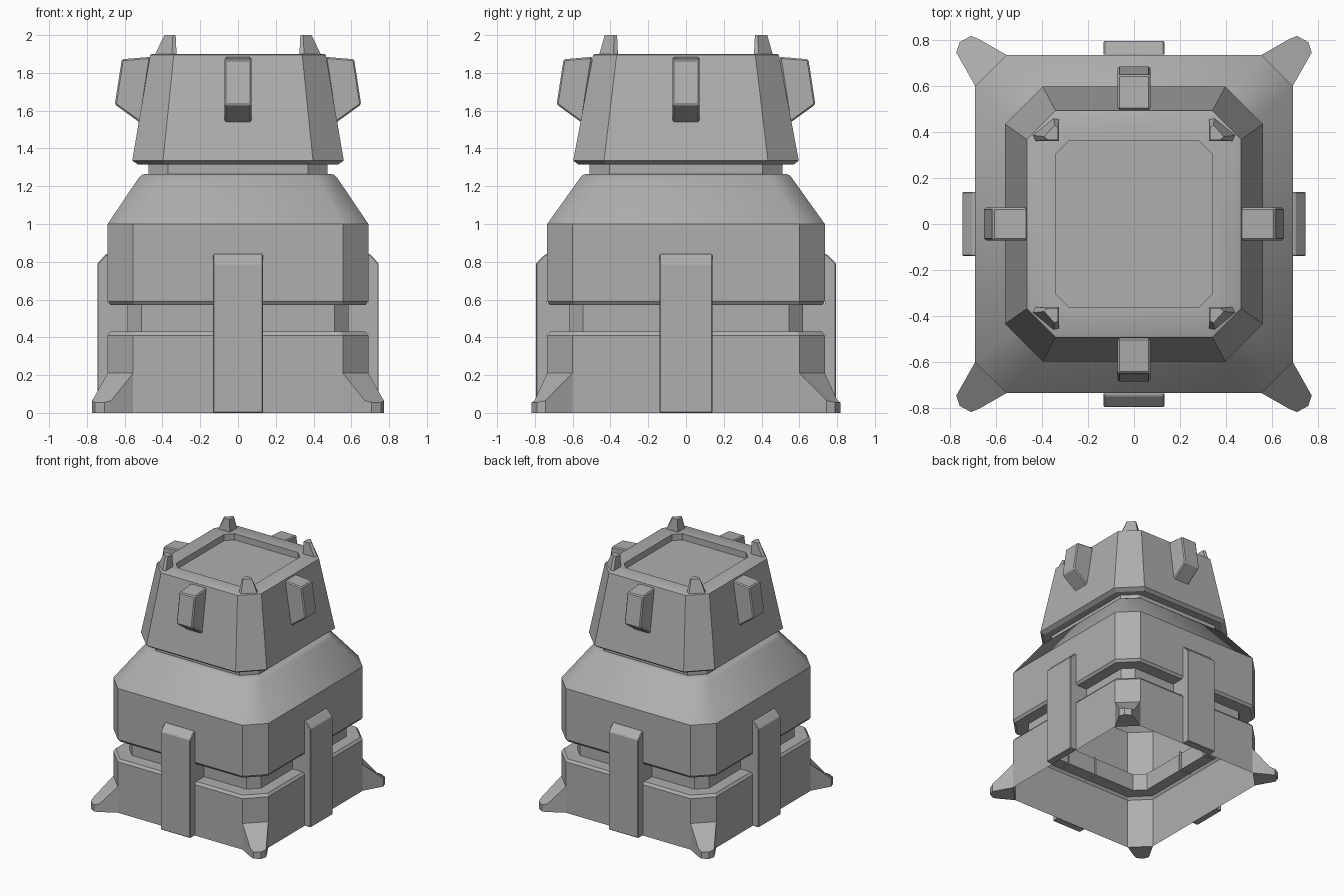
import bpy, bmesh, math
from mathutils import Matrix

if "Cube" in bpy.data.objects:
    bpy.data.objects.remove(bpy.data.objects["Cube"])

grey = bpy.data.materials.new("dark_grey")
grey.diffuse_color = (0.43, 0.43, 0.43, 1)
grey.use_nodes = True
grey.node_tree.nodes["Principled BSDF"].inputs["Base Color"].default_value = grey.diffuse_color


def finish(name, bm, fix_normals=True, bevel=0.0, smooth=0):
    if fix_normals:
        bmesh.ops.recalc_face_normals(bm, faces=bm.faces)
    mesh = bpy.data.meshes.new(name)
    bm.to_mesh(mesh)
    bm.free()
    mesh.materials.append(grey)
    ob = bpy.data.objects.new(name, mesh)
    bpy.context.collection.objects.link(ob)
    if smooth:
        bpy.ops.object.select_all(action='DESELECT')
        ob.select_set(True)
        bpy.context.view_layer.objects.active = ob
        bpy.ops.object.shade_smooth_by_angle(angle=math.radians(smooth))
    if bevel:
        mod = ob.modifiers.new("edge_bevel", 'BEVEL')
        mod.width = bevel
        mod.segments = 1
    return ob


def chamfered_ring(bm, hx, hy, c, z):
    pts = [(hx, -hy + c), (hx, hy - c), (hx - c, hy), (-hx + c, hy),
           (-hx, hy - c), (-hx, -hy + c), (-hx + c, -hy), (hx - c, -hy)]
    return [bm.verts.new((x, y, z)) for x, y in pts]


def loft(name, rings, cap_top=False, smooth=0):
    bm = bmesh.new()
    loops = [chamfered_ring(bm, *r) for r in rings]
    for a, b in zip(loops, loops[1:]):
        for i in range(8):
            j = (i + 1) % 8
            bm.faces.new((a[i], a[j], b[j], b[i]))
    if cap_top:
        bm.faces.new(loops[-1])
    return finish(name, bm, fix_normals=False, smooth=smooth)


def side_prism(name, profile, half_width, angle, bevel, open_edges=()):
    # profile is (distance from centre, height), extruded sideways
    bm = bmesh.new()
    left = [bm.verts.new((d, -half_width, z)) for d, z in profile]
    right = [bm.verts.new((d, half_width, z)) for d, z in profile]
    n = len(profile)
    bm.faces.new(left)
    bm.faces.new(right[::-1])
    for i in range(n):
        if i not in open_edges:
            j = (i + 1) % n
            bm.faces.new((left[i], right[i], right[j], left[j]))
    bmesh.ops.transform(bm, matrix=Matrix.Rotation(angle, 4, 'Z'), verts=bm.verts)
    return finish(name, bm, bevel=bevel)


def corner_solid(name, bottom, top, sx, sy, smooth=0):
    bm = bmesh.new()
    lo = [bm.verts.new((x * sx, y * sy, z)) for x, y, z in bottom]
    hi = [bm.verts.new((x * sx, y * sy, z)) for x, y, z in top]
    n = len(lo)
    bm.faces.new(lo)
    bm.faces.new(hi)
    for i in range(n):
        j = (i + 1) % n
        bm.faces.new((lo[i], lo[j], hi[j], hi[i]))
    return finish(name, bm, smooth=smooth)


# lower body: hollow flat-faced shell with a groove
loft("lower_body", [
    (0.69, 0.735, 0.135, 0.0),
    (0.69, 0.735, 0.135, 0.41),
    (0.675, 0.72, 0.13, 0.43),
    (0.585, 0.62, 0.075, 0.43),
    (0.585, 0.62, 0.075, 0.57),
    (0.675, 0.72, 0.13, 0.57),
    (0.69, 0.735, 0.135, 0.59),
    (0.69, 0.735, 0.135, 1.0),
])

# smooth sloped shoulder
loft("shoulder", [
    (0.69, 0.735, 0.135, 1.0),
    (0.525, 0.56, 0.11, 1.245),
    (0.51, 0.545, 0.11, 1.26),
    (0.49, 0.525, 0.105, 1.266),
    (0.475, 0.51, 0.105, 1.266),
], smooth=40)
loft("neck", [(0.475, 0.51, 0.105, 1.266), (0.475, 0.51, 0.105, 1.32)])

# tapered head, smooth rim and recessed top
loft("head", [
    (0.475, 0.51, 0.105, 1.315),
    (0.53, 0.57, 0.15, 1.315),
    (0.56, 0.597, 0.163, 1.335),
    (0.465, 0.492, 0.125, 1.895),
])
loft("head_rim", [
    (0.465, 0.492, 0.125, 1.895),
    (0.455, 0.482, 0.12, 1.9),
    (0.338, 0.36, 0.055, 1.9),
    (0.338, 0.36, 0.055, 1.85),
], cap_top=True, smooth=40)

# straps and head blocks on the four sides
for i, side in enumerate(("right", "back", "left", "front")):
    wide = i % 2
    w = 0.735 if wide else 0.69
    t = 0.06 if wide else 0.055
    strap = [(w + t, 0), (w + t, 0.79), (w + 0.01, 0.84), (w + 0.001, 0.84),
             (w + 0.001, 0.58), (w - 0.13, 0.58), (w - 0.13, 0.42),
             (w + 0.001, 0.42), (w + 0.001, 0)]
    side_prism(side + "_strap", strap, 0.132 if wide else 0.14, i * math.pi / 2,
               0.005, open_edges=(3, 4, 5, 6, 7))
    d = 0.685 if wide else 0.652
    block = [(d, 1.633), (d - 0.037, 1.872), (d - 0.19, 1.885), (d - 0.135, 1.535)]
    side_prism(side + "_head_block", block, 0.071, i * math.pi / 2, 0.008)

# corner feet and top horns
foot_plan = [(0.555, 0.735, 0.21), (0.672, 0.802, 0.065), (0.708, 0.817, 0.055),
             (0.757, 0.79, 0.055), (0.772, 0.745, 0.065), (0.69, 0.60, 0.21)]
foot_lo = [(x, y, 0) for x, y, z in foot_plan]
horn_lo = [(0.325, 0.36, 1.895), (0.43, 0.36, 1.895), (0.44, 0.385, 1.895),
           (0.35, 0.46, 1.895), (0.325, 0.455, 1.895)]
horn_hi = [(0.33, 0.365, 2.0), (0.375, 0.365, 2.0), (0.39, 0.38, 2.0),
           (0.345, 0.43, 2.0), (0.33, 0.42, 2.0)]
for sx, xn in ((1, "right"), (-1, "left")):
    for sy, yn in ((1, "back"), (-1, "front")):
        corner_solid(f"{yn}_{xn}_foot", foot_lo, foot_plan, sx, sy, smooth=30)
        corner_solid(f"{yn}_{xn}_horn", horn_lo, horn_hi, sx, sy)
